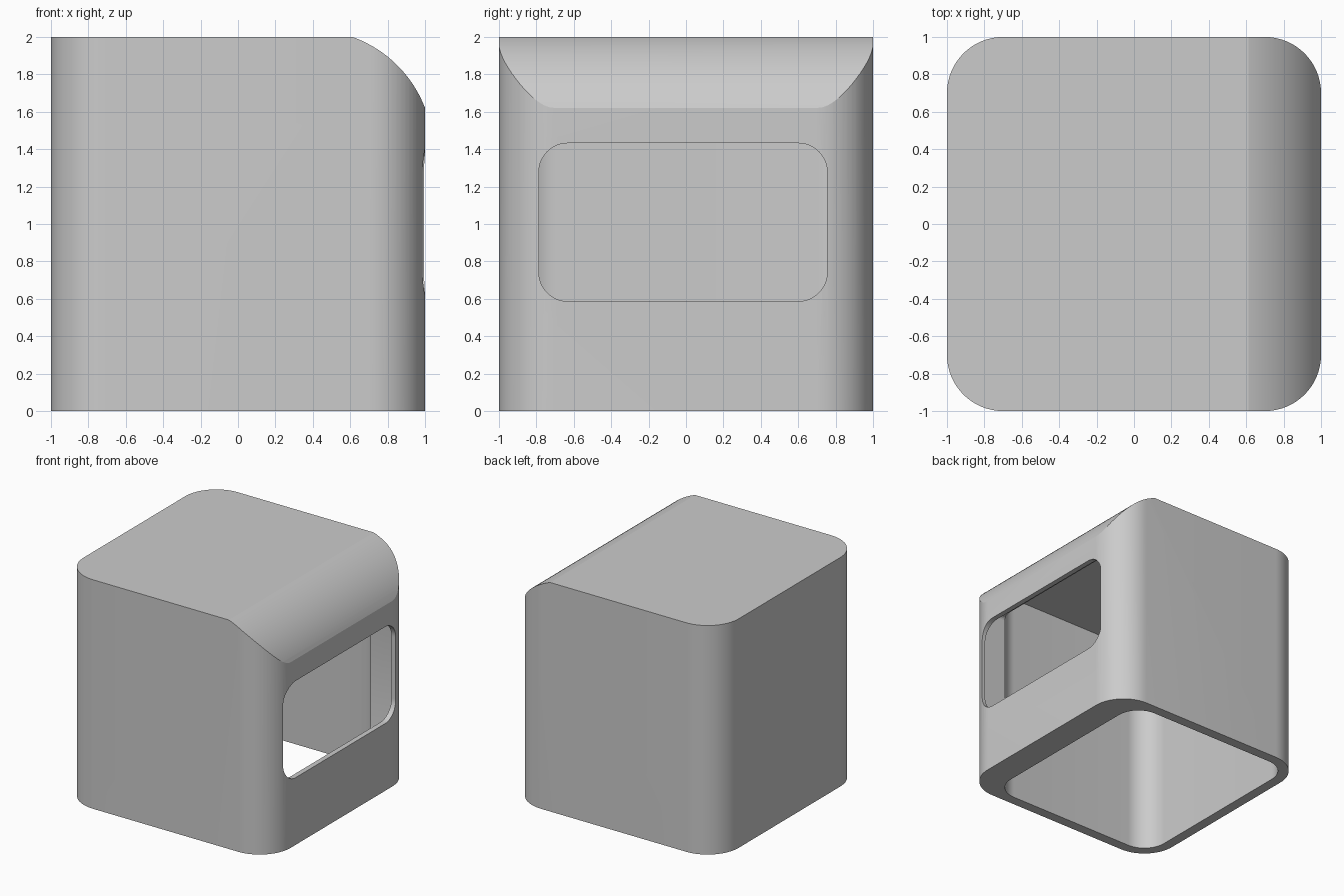
import bpy, bmesh, math
from mathutils import Vector

old = bpy.data.objects.get("Cube")
if old:
    bpy.data.objects.remove(old, do_unlink=True)

grey = bpy.data.materials.new("plain_grey")
grey.use_nodes = True
colour = (0.6, 0.6, 0.6, 1)
grey.diffuse_color = colour
grey.node_tree.nodes["Principled BSDF"].inputs["Base Color"].default_value = colour


def rounded_rect(a0, a1, b0, b1, r, steps=16):
    """Outline of a rectangle with round corners."""
    corners = [(a1 - r, b1 - r), (a0 + r, b1 - r), (a0 + r, b0 + r), (a1 - r, b0 + r)]
    return [(a + r * math.cos(math.pi / 2 * (q + i / steps)),
             b + r * math.sin(math.pi / 2 * (q + i / steps)))
            for q, (a, b) in enumerate(corners) for i in range(steps + 1)]


def prism(name, outline, axis, start, end):
    """Extrude a 2D outline along one axis."""
    def place(a, b):
        return {"x": (start, a, b), "y": (a, start, b), "z": (a, b, start)}[axis]
    bm = bmesh.new()
    face = bm.faces.new([bm.verts.new(place(a, b)) for a, b in outline])
    result = bmesh.ops.extrude_face_region(bm, geom=[face])
    shift = Vector([end - start if k == axis else 0 for k in "xyz"])
    moved = [v for v in result["geom"] if isinstance(v, bmesh.types.BMVert)]
    bmesh.ops.translate(bm, verts=moved, vec=shift)
    bmesh.ops.recalc_face_normals(bm, faces=bm.faces)
    mesh = bpy.data.meshes.new(name)
    bm.to_mesh(mesh)
    bm.free()
    mesh.materials.append(grey)
    obj = bpy.data.objects.new(name, mesh)
    bpy.context.collection.objects.link(obj)
    return obj


def cut(target, cutter):
    """Subtract the cutter and remove it."""
    cutter.hide_render = True
    bpy.ops.object.select_all(action="DESELECT")
    bpy.context.view_layer.objects.active = target
    target.select_set(True)
    mod = target.modifiers.new("cut", "BOOLEAN")
    mod.operation = "DIFFERENCE"
    mod.solver = "EXACT"
    mod.object = cutter
    bpy.ops.object.modifier_apply(modifier=mod.name)
    bpy.data.objects.remove(cutter, do_unlink=True)


# Outer body with round upright corners
housing = prism("housing", rounded_rect(-1, 1, -1, 1, 0.3), "z", 0, 2)

# Curved shoulder along the upper window-side edge
centre_x, centre_z, radius = 0.393, 1.388, 0.65
arc = [(centre_x + radius * math.cos(math.radians(t)),
        centre_z + radius * math.sin(math.radians(t))) for t in range(18, 73, 3)]
cut(housing, prism("shoulder_cutter", arc + [(0.59, 2.2), (1.2, 2.2), (1.2, 1.58)],
                   "y", -1.2, 1.2))

# Hollow interior, open at the bottom, with a thick wall behind the window
cut(housing, prism("cavity_cutter", rounded_rect(-0.91, 0.75, -0.91, 0.91, 0.21),
                   "z", -0.2, 1.9))

# Recess inside the thick wall, leaving a thin lip around the window
cut(housing, prism("recess_cutter", rounded_rect(-0.82, 0.785, 0.4, 1.61, 0.03, 4),
                   "x", 0.5, 0.955))

# Window opening
cut(housing, prism("window_cutter", rounded_rect(-0.787, 0.755, 0.587, 1.432, 0.155),
                   "x", 0.6, 1.2))

bpy.ops.object.select_all(action="DESELECT")
housing.select_set(True)
bpy.context.view_layer.objects.active = housing
bpy.ops.object.shade_smooth_by_angle(angle=math.radians(15))
